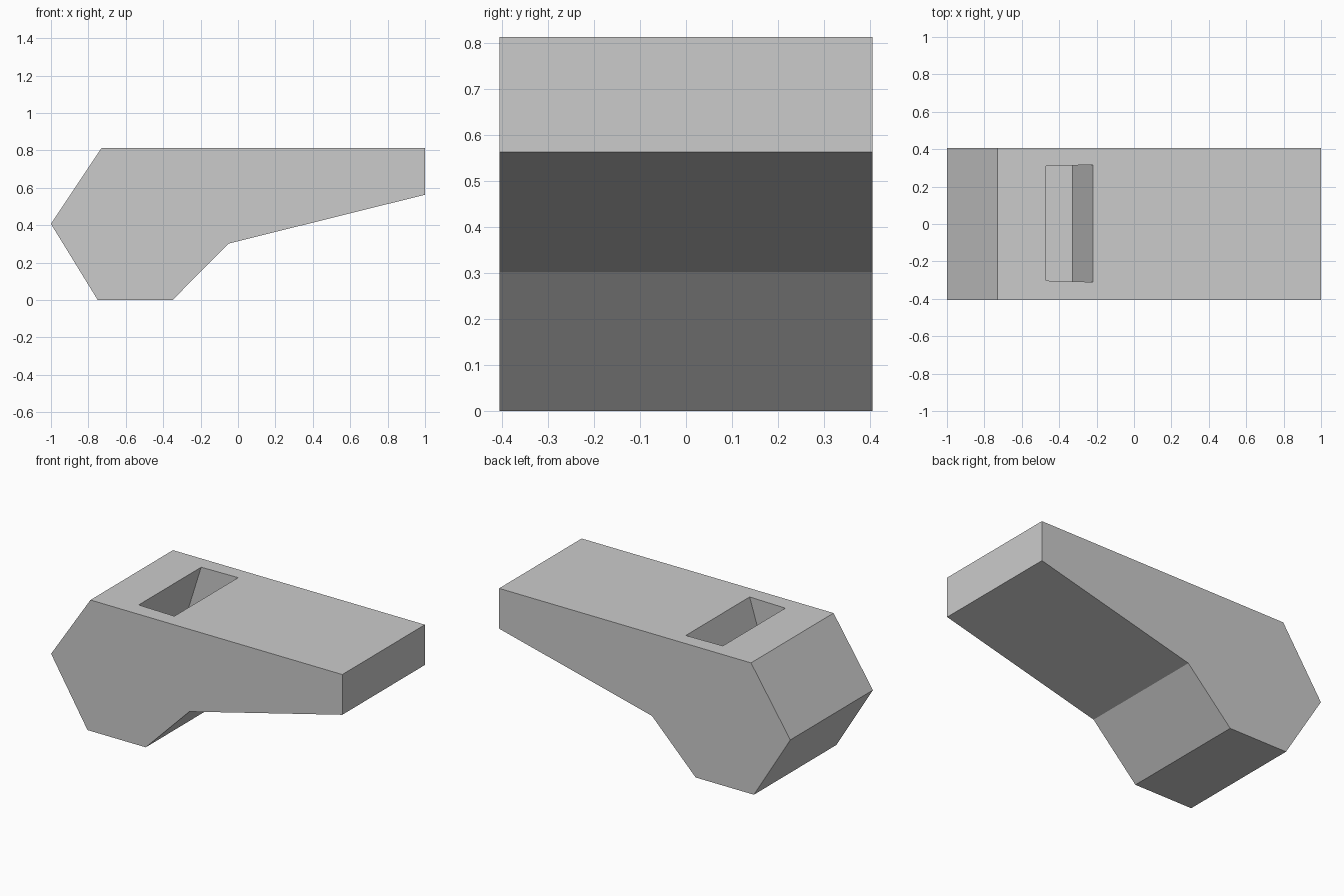
import bpy
import bmesh

cube = bpy.data.objects.get("Cube")
if cube:
    bpy.data.objects.remove(cube, do_unlink=True)

GREY = (0.6, 0.6, 0.6, 1.0)
grey = bpy.data.materials.new("plain_grey")
grey.use_nodes = True
grey.diffuse_color = GREY
grey.node_tree.nodes["Principled BSDF"].inputs["Base Color"].default_value = GREY


def make_solid(name, end_a, end_b):
    """Join two matching end outlines into a closed solid."""
    bm = bmesh.new()
    a = [bm.verts.new(p) for p in end_a]
    b = [bm.verts.new(p) for p in end_b]
    bm.faces.new(a)
    bm.faces.new(b)
    for i in range(len(a)):
        j = (i + 1) % len(a)
        bm.faces.new((a[i], a[j], b[j], b[i]))
    bmesh.ops.recalc_face_normals(bm, faces=bm.faces)
    mesh = bpy.data.meshes.new(name)
    bm.to_mesh(mesh)
    bm.free()
    mesh.materials.append(grey)
    obj = bpy.data.objects.new(name, mesh)
    bpy.context.collection.objects.link(obj)
    return obj


# Body: side profile extruded across the width
HALF_WIDTH, TOP = 0.405, 0.813
profile = [(-1, 0.407), (-0.75, 0), (-0.35, 0), (-0.05, 0.302),
           (1, 0.563), (1, TOP), (-0.73, TOP)]
body = make_solid("body", *[[(x, y, z) for x, z in profile]
                            for y in (-HALF_WIDTH, HALF_WIDTH)])

# Slot cutter: box leaning towards the nose, poking above the top face
FLOOR, LEAN, OVER = 0.463, 0.314, 0.1
mouth = [(-0.47, -0.303), (-0.22, -0.31), (-0.22, 0.316), (-0.47, 0.31)]
cutter = make_solid("slot_cutter", *[[(x + LEAN * (z - TOP), y, z) for x, y in mouth]
                                     for z in (FLOOR, TOP + OVER)])
cutter.hide_render = True
cutter.hide_viewport = True
cutter.display_type = 'WIRE'

# Sink the blind slot into the body
cut = body.modifiers.new("slot", 'BOOLEAN')
cut.operation = 'DIFFERENCE'
cut.solver = 'EXACT'
cut.object = cutter
